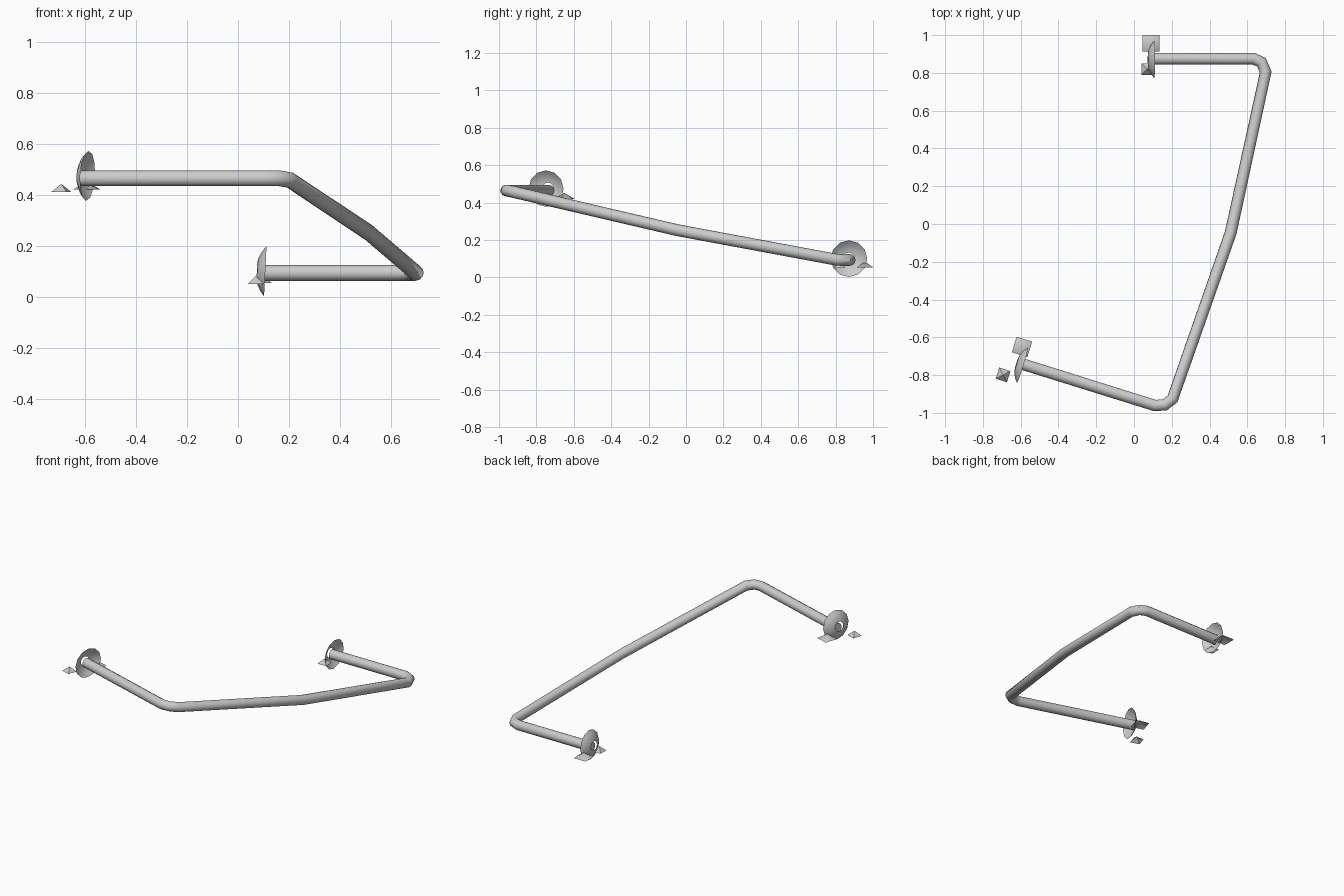
import bpy, bmesh
from math import cos, sin, pi
from mathutils import Matrix, Vector

if "Cube" in bpy.data.objects:
    bpy.data.objects.remove(bpy.data.objects["Cube"])


def finish(name, bm, matrix, angle=0.9):
    bmesh.ops.recalc_face_normals(bm, faces=bm.faces)
    mesh = bpy.data.meshes.new(name)
    bm.to_mesh(mesh)
    bm.free()
    mesh.transform(matrix)
    obj = bpy.data.objects.new(name, mesh)
    bpy.context.collection.objects.link(obj)
    smooth(obj, angle)
    return obj


def smooth(obj, angle):
    bpy.ops.object.select_all(action='DESELECT')
    obj.select_set(True)
    bpy.context.view_layer.objects.active = obj
    bpy.ops.object.shade_smooth_by_angle(angle=angle)


def flange(name, loc, yaw):
    # Dished wall plate, revolved around local x
    profile = [(0.031, -0.030), (0.05, -0.027), (0.08, -0.012), (0.098, 0.003)]
    n = 12
    bm = bmesh.new()
    rings = [[bm.verts.new((x, r * cos(2 * pi * i / n), r * sin(2 * pi * i / n)))
              for i in range(n)] for r, x in profile]
    for a, b in zip(rings, rings[1:]):
        for i in range(n):
            j = (i + 1) % n
            bm.faces.new((a[i], a[j], b[j], b[i]))
    tilt = Matrix.Rotation(0.05, 4, 'Y')
    finish(name, bm, Matrix.Translation(loc) @ Matrix.Rotation(yaw, 4, 'Z') @ tilt)


def stud(name, loc, size, yaw):
    # Shallow four-sided point, open underneath
    bm = bmesh.new()
    h = size / 2
    base = [bm.verts.new((x * h, y * h, 0)) for x, y in ((-1, -1), (1, -1), (1, 1), (-1, 1))]
    apex = bm.verts.new((0, 0, 0.031))
    for i in range(4):
        bm.faces.new((base[i], base[(i + 1) % 4], apex))
    finish(name, bm, Matrix.Translation(loc) @ Matrix.Rotation(yaw, 4, 'Z'))


# Bent rail
path = [(0.085, 0.875, 0.094), (0.632, 0.875, 0.094), (0.675, 0.857, 0.093),
        (0.697, 0.804, 0.095), (0.512, -0.046, 0.253), (0.204, -0.926, 0.458),
        (0.163, -0.958, 0.465), (0.111, -0.961, 0.465), (-0.612, -0.735, 0.465)]
curve = bpy.data.curves.new("rail", 'CURVE')
curve.dimensions = '3D'
curve.bevel_depth = 0.0315
curve.bevel_resolution = 4
curve.use_fill_caps = True
spline = curve.splines.new('POLY')
spline.points.add(len(path) - 1)
for point, co in zip(spline.points, path):
    point.co = (*co, 1)
rail = bpy.data.objects.new("rail", curve)
bpy.context.collection.objects.link(rail)
rail.select_set(True)
bpy.context.view_layer.objects.active = rail
bpy.ops.object.convert(target='MESH')
smooth(rail, 0.7)

# Wall plates
YAW = -0.303
flange("back_flange", (0.104, 0.871, 0.101), 0)
flange("front_flange", (-0.593, -0.747, 0.475), YAW)

# Fixing studs beside each plate
stud("back_stud_large", (0.09, 0.957, 0.054), 0.088, 0)
stud("back_stud_small", (0.07, 0.82, 0.051), 0.062, 0)
stud("front_stud_large", (-0.593, -0.651, 0.421), 0.086, YAW)
stud("front_stud_small", (-0.693, -0.799, 0.412), 0.062, YAW)
